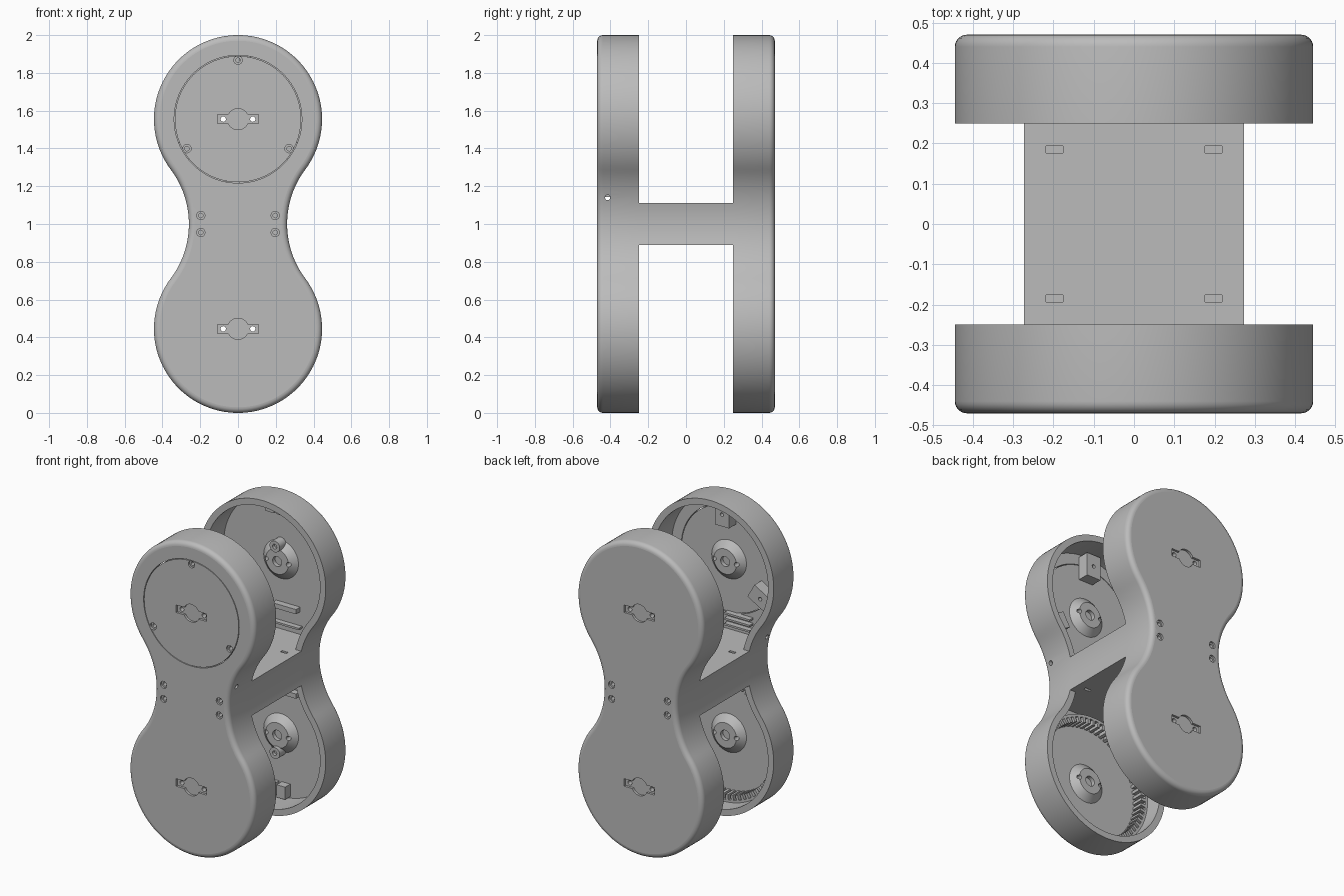
import bpy, bmesh
from math import pi, sin, cos, atan2, asin
from mathutils import Matrix, Vector

cube = bpy.data.objects.get("Cube")
if cube:
    bpy.data.objects.remove(cube)

R, HUB, WAIST_X = 0.445, 0.555, 0.74       # lobe radius, hub offset from middle, waist arc centre
WAIST_R = 0.48
TANGENT = atan2(HUB, WAIST_X)
FACE, INNER, FLOOR, WEB = 0.47, 0.25, 0.435, 0.11

grey = bpy.data.materials.new("plain grey")
grey.use_nodes = True
grey.diffuse_color = (0.5, 0.5, 0.5, 1)
grey.node_tree.nodes["Principled BSDF"].inputs["Base Color"].default_value = (0.5, 0.5, 0.5, 1)


def finish(bm, name):
    bmesh.ops.recalc_face_normals(bm, faces=bm.faces)
    mesh = bpy.data.meshes.new(name)
    bm.to_mesh(mesh)
    bm.free()
    mesh.materials.append(grey)
    obj = bpy.data.objects.new(name, mesh)
    bpy.context.collection.objects.link(obj)
    return obj


def loft(name, layers):
    """Closed solid through rings of (x, z) points, each at its own y."""
    bm = bmesh.new()
    rings = [[bm.verts.new((x, y, z)) for x, z in pts] for y, pts in layers]
    n = len(rings[0])
    for a, b in zip(rings, rings[1:]):
        for i in range(n):
            bm.faces.new((a[i], a[(i + 1) % n], b[(i + 1) % n], b[i]))
    bm.faces.new(rings[0])
    bm.faces.new(rings[-1])
    return finish(bm, name)


def arc(cx, cz, r, a, b, n):
    return [(cx + r * cos(a + (b - a) * i / n), cz + r * sin(a + (b - a) * i / n)) for i in range(n + 1)]


def mirror(pts):
    return [(-x, z) for x, z in reversed(pts)]


def outline(d):
    """Whole two-lobed outline, inset by d."""
    half = arc(0, 1 + HUB, R - d, pi / 2, -TANGENT, 40)[:-1]
    half += arc(WAIST_X, 1, WAIST_R + d, pi - TANGENT, pi + TANGENT, 28)[:-1]
    half += arc(0, 1 - HUB, R - d, TANGENT, -pi / 2, 40)
    return half + mirror(half)[1:-1]


def lobe(d, side):
    """One lobe down to the web, inset by d."""
    r = WAIST_R + d
    half = arc(0, HUB, R - d, pi / 2, -TANGENT, 40)[:-1]
    half += arc(WAIST_X, 0, r, pi - TANGENT, pi - asin(WEB / r), 12)
    return [(x, 1 + side * z) for x, z in half + mirror(half)[:-1]]


def disc(name, x, z, y0, y1, r0, r1=None, n=32):
    r1 = r0 if r1 is None else r1
    return loft(name, [(y, arc(x, z, r, 0, 2 * pi, n)[:-1]) for y, r in ((y0, r0), (y1, r1))])


def box(name, centre, size, turn=0):
    bm = bmesh.new()
    bmesh.ops.create_cube(bm, size=1, matrix=Matrix.Translation(Vector(centre))
                          @ Matrix.Rotation(turn, 4, 'Y') @ Matrix.Diagonal((*size, 1)))
    return finish(bm, name)


def ring(name, z, y0, y1, r0, r1, n=96):
    bm = bmesh.new()
    loops = [[bm.verts.new((x, y, zz)) for x, zz in arc(0, z, r, 0, 2 * pi, n)[:-1]]
             for y, r in ((y0, r0), (y1, r0), (y1, r1), (y0, r1))]
    for k in range(4):
        a, b = loops[k], loops[(k + 1) % 4]
        for i in range(n):
            bm.faces.new((a[i], a[(i + 1) % n], b[(i + 1) % n], b[i]))
    return finish(bm, name)


def cut(obj, cutter):
    cutter.hide_render = True
    mod = obj.modifiers.new("cut", 'BOOLEAN')
    mod.operation, mod.solver, mod.object = 'DIFFERENCE', 'EXACT', cutter
    bpy.context.view_layer.objects.active = obj
    bpy.ops.object.modifier_apply(modifier=mod.name)
    bpy.data.objects.remove(cutter)


def hole(obj, s, x, z, depth):
    """Counterbored screw hole from the outer face."""
    cut(obj, disc("bore_cutter", x, z, s * 0.48, s * (FACE - 0.012), 0.022, n=24))
    cut(obj, disc("hole_cutter", x, z, s * 0.48, s * (FACE - depth), 0.012, n=16))


parts = []
LID_SCREWS = [(0.312 * cos(a), 1 + HUB + 0.312 * sin(a), a) for a in (pi / 2, -pi / 6, pi * 7 / 6)]

for s, label in ((-1, "front"), (1, "back")):
    # Hollow shell with a rounded outer rim
    r = 0.03
    layers = [(s * INNER, outline(0))]
    for i in range(7):
        a = i * pi / 12
        layers.append((s * (FACE - r + r * sin(a)), outline(r - r * cos(a))))
    shell = loft(label + "_shell", layers)
    for side in (1, -1):
        pts = lobe(0.04, side)
        cut(shell, loft("pocket_cutter", [(s * 0.2, pts), (s * FLOOR, pts)]))

    for side, level in ((1, "upper"), (-1, "lower")):
        z = 1 + side * HUB
        # Conical hub boss inside the shell
        boss = disc(f"{label}_{level}_hub", 0, z, s * (FLOOR + 0.002), s * 0.395, 0.125, 0.08, 48)
        cut(boss, disc("centre_cutter", 0, z, s * 0.38, s * 0.42, 0.032))
        # Hub recess in the outer face, with ears and through holes
        cut(shell, disc("recess_cutter", 0, z, s * 0.48, s * 0.455, 0.056, n=40))
        for x in (-0.078, 0.078):
            cut(shell, box("ear_cutter", (x, s * 0.468, z), (0.06, 0.026, 0.048)))
            for target in (shell, boss):
                cut(target, disc("screw_cutter", x, z, s * 0.3, s * 0.5, 0.014, n=16))
        parts.append(boss)
    # Waist screws
    for x in (-0.197, 0.197):
        for z in (0.955, 1.045):
            hole(shell, s, x, z, 0.1)
    parts.append(shell)

    if s < 0:
        # Round lid seam, lid screws and their posts
        cut(shell, ring("seam_cutter", 1 + HUB, -0.48, -0.42, 0.334, 0.338))
        for x, z, a in LID_SCREWS:
            hole(shell, s, x, z, 0.05)
            post = box("lid_post", (x * 1.0, -0.4, z), (0.15, 0.075, 0.1), -a)
            cut(post, disc("post_cutter", x, z, -0.5, -0.3, 0.012, n=16))
            parts.append(post)
        # Cross hole through both sides of the waist
        bm = bmesh.new()
        bmesh.ops.create_cone(bm, cap_ends=True, segments=20, radius1=0.014, radius2=0.014, depth=2,
                              matrix=Matrix.Translation((0, -0.415, 1.14)) @ Matrix.Rotation(pi / 2, 4, 'Y'))
        cut(shell, finish(bm, "cross_cutter"))
        # Toothed ring in the lower pocket
        parts.append(ring("gear_ring", 1 - HUB, -0.436, -0.36, 0.39, 0.407))
        for i in range(64):
            a = 2 * pi * i / 64
            parts.append(box("gear_tooth", (0.376 * cos(a), -0.398, 1 - HUB + 0.376 * sin(a)),
                             (0.036, 0.076, 0.018), -a))
        # Ribs beside the waist
        for i in range(3):
            parts.append(box("waist_rib", (-0.08, -0.42, 1.15 + 0.035 * i), (0.18, 0.04, 0.012)))
    else:
        for side in (1, -1):
            # Pegs, stop bars and wall blocks
            peg = disc("peg", 0.0, 1 + side * 0.66, 0.44, 0.37, 0.036, n=24)
            cut(peg, disc("peg_cutter", 0.0, 1 + side * 0.66, 0.36, 0.39, 0.015, n=16))
            parts.append(peg)
            parts.append(box("stop_bar", (0.05, 0.415, 1 + side * 0.27), (0.17, 0.045, 0.03)))
            for x in (-0.045, 0.035):
                parts.append(box("wall_block", (x, 0.41, 1 + side * 0.905), (0.06, 0.055, 0.08)))
            parts.append(box("waist_rib", (0, 0.42, 1 + side * 0.16), (0.3, 0.04, 0.012)))

# Bridge joining the shells, with nut slots above and below
lim = asin(WEB / WAIST_R)
side_pts = arc(WAIST_X, 1, WAIST_R, pi - lim, pi + lim, 12)
pts = side_pts + mirror(side_pts)
bridge = loft("bridge", [(-INNER, pts), (INNER, pts)])
for x in (-0.197, 0.197):
    for y in (-0.185, 0.185):
        for z in (0.9, 1.1):
            cut(bridge, box("slot_cutter", (x, y, z), (0.042, 0.018, 0.13 if z > 1 else 0.06)))
parts.append(bridge)

# Smooth shading on curved sides, flat shading on the large planes
bpy.ops.object.select_all(action='DESELECT')
for p in parts:
    p.select_set(True)
bpy.context.view_layer.objects.active = bridge
bpy.ops.object.shade_smooth_by_angle(angle=0.5)
for p in parts:
    for f in p.data.polygons:
        if f.area > 0.02 and abs(f.normal.y) > 0.99:
            f.use_smooth = False
